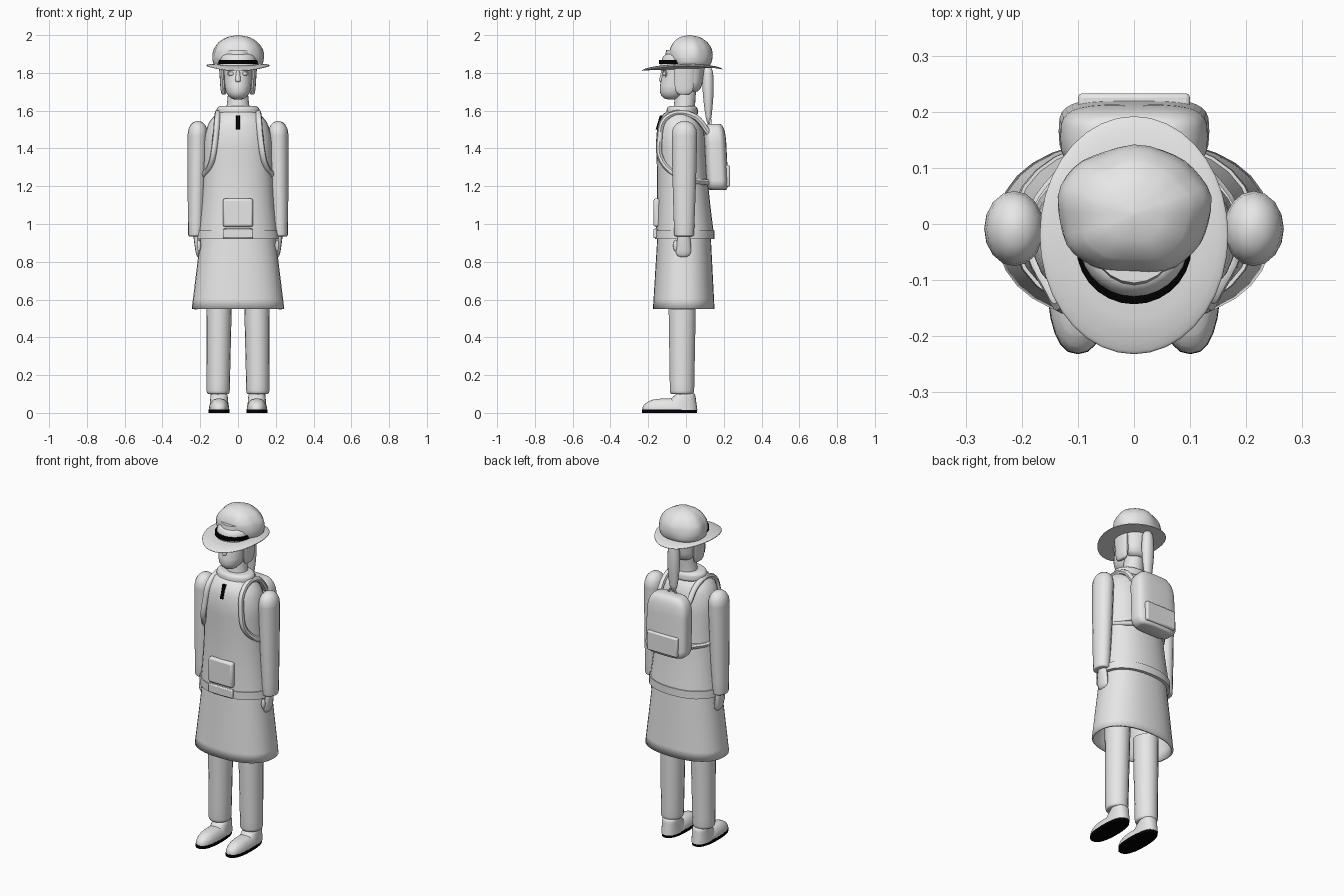
import bpy, bmesh, math
from mathutils import Vector

cube = bpy.data.objects.get("Cube")
if cube:
    bpy.data.objects.remove(cube, do_unlink=True)


def make_material(name, value):
    material = bpy.data.materials.new(name)
    material.use_nodes = True
    color = (value, value, value, 1)
    material.diffuse_color = color
    material.node_tree.nodes["Principled BSDF"].inputs["Base Color"].default_value = color
    return material


GREY = make_material("light grey", 0.8)
BLACK = make_material("black", 0.0)
STRAIGHT = (0, 1)


def finish(ob, name, material=GREY):
    ob.name = name
    ob.data.materials.clear()
    ob.data.materials.append(material)
    bpy.ops.object.select_all(action='DESELECT')
    ob.select_set(True)
    bpy.context.view_layer.objects.active = ob
    bpy.ops.object.shade_smooth_by_angle(angle=math.radians(45))
    return ob


def end_scale(distance, end):
    """Width left at a distance from a rounded end of (height, remaining fraction)."""
    height, remaining = end
    distance = max(0, distance)
    if distance >= height:
        return 1
    curve = math.sqrt(1 - (1 - distance / height) ** 2)
    return max(.03, remaining + (1 - remaining) * curve)


def superellipse(angle, power):
    c, s = math.cos(angle), math.sin(angle)
    return (math.copysign(abs(c) ** (2 / power), c),
            math.copysign(abs(s) ** (2 / power), s))


def part(name, base, top, base_size, top_size, base_end=STRAIGHT, top_end=STRAIGHT,
         bulge=0, power=2, sides=24, material=GREY, warp=None, open_base=False):
    """Tapered upright form between two centres, with rounded ends and a swollen middle."""
    base, top = Vector(base), Vector(top)
    base_size, top_size = Vector((*base_size, 0)), Vector((*top_size, 0))
    height = top.z - base.z
    levels = {round(height * i / 8, 4) for i in range(9)}
    for k in range(5):
        step = 1 - math.cos(math.pi * k / 8)
        levels.add(round(base_end[0] * step, 4))
        levels.add(round(height - top_end[0] * step, 4))

    bm = bmesh.new()
    loops = []
    for level in sorted(levels):
        t = level / height
        center = base.lerp(top, t)
        size = base_size.lerp(top_size, t) * (1 + bulge * math.sin(math.pi * t))
        size *= end_scale(level, base_end) * end_scale(height - level, top_end)
        loop = []
        for i in range(sides):
            angle = math.tau * i / sides
            u, v = superellipse(angle, power)
            point = center + Vector((u * size.x, v * size.y, 0))
            loop.append(bm.verts.new(warp(point, angle) if warp else point))
        loops.append(loop)
    for low, high in zip(loops, loops[1:]):
        for i in range(sides):
            bm.faces.new((low[i], low[i - 1], high[i - 1], high[i]))
    bm.faces.new(loops[-1])
    if not open_base:
        bm.faces.new(loops[0])
    bmesh.ops.recalc_face_normals(bm, faces=bm.faces)
    mesh = bpy.data.meshes.new(name)
    bm.to_mesh(mesh)
    bm.free()
    ob = bpy.data.objects.new(name, mesh)
    bpy.context.collection.objects.link(ob)
    return finish(ob, name, material)


def tube(name, points, radius):
    """Smooth round strip through the points."""
    curve = bpy.data.curves.new(name, 'CURVE')
    curve.dimensions = '3D'
    curve.bevel_depth = radius
    curve.bevel_resolution = 2
    curve.resolution_u = 6
    curve.use_fill_caps = True
    spline = curve.splines.new('BEZIER')
    spline.bezier_points.add(len(points) - 1)
    for knot, point in zip(spline.bezier_points, points):
        knot.co = point
        knot.handle_left_type = knot.handle_right_type = 'AUTO'
    ob = bpy.data.objects.new(name, curve)
    bpy.context.collection.objects.link(ob)
    bpy.ops.object.select_all(action='DESELECT')
    ob.select_set(True)
    bpy.context.view_layer.objects.active = ob
    bpy.ops.object.convert(target='MESH')
    finish(bpy.context.object, name)


def ball(name, location, scale):
    bpy.ops.mesh.primitive_uv_sphere_add(segments=16, ring_count=10, location=location)
    bpy.context.object.scale = scale
    finish(bpy.context.object, name)


def box(name, location, size, bevel):
    bpy.ops.mesh.primitive_cube_add(size=1, location=location)
    ob = bpy.context.object
    ob.scale = size
    bpy.ops.object.transform_apply(location=False, rotation=False, scale=True)
    modifier = ob.modifiers.new("Bevel", 'BEVEL')
    modifier.width = bevel
    modifier.segments = 2
    finish(ob, name)


# Sweater with hem, front pocket, neck zip and collar
part("sweater", (0, -.005, .93), (0, -.035, 1.6), (.215, .155), (.185, .135),
     top_end=(.2, .4), bulge=-.08, power=2.2, sides=28)
part("sweater_hem", (0, -.007, .92), (0, -.007, .965), (.22, .158), (.217, .158),
     power=2.2, sides=28)
box("front_pocket", (0, -.155, 1.06), (.16, .035, .15), .012)
box("hem_panel", (0, -.162, .95), (.16, .02, .05), .005)
part("neck_zip", (0, -.149, 1.5), (0, -.126, 1.575), (.01, .012), (.01, .012),
     power=5, sides=12, material=BLACK)
part("collar", (0, -.02, 1.575), (0, -.02, 1.625), (.116, .086), (.112, .08),
     base_end=(.02, .85), top_end=(.02, .8))

# Hollow skirt
skirt = part("skirt", (0, -.012, .55), (0, -.01, .96), (.245, .163), (.195, .14),
             power=2.3, sides=32, open_base=True)
skirt.modifiers.new("Cloth", 'SOLIDIFY').thickness = .012

for side, s in (("left", 1), ("right", -1)):
    # Sleeve, hand and thumb
    part(side + "_sleeve", (s * .223, -.01, .935), (s * .212, -.008, 1.545),
         (.041, .052), (.054, .068), (.01, .85), (.07, .1), bulge=.04, sides=16)
    part(side + "_hand", (s * .207, -.015, .825), (s * .217, -.01, .95),
         (.013, .04), (.02, .03), base_end=(.03, .3), bulge=.1, sides=12)
    ball(side + "_thumb", (s * .207, -.055, .885), (.011, .013, .03))

    # Trouser leg, ankle and shoe
    part(side + "_trouser_leg", (s * .105, -.021, .1), (s * .1, -.02, .62),
         (.061, .065), (.068, .074), base_end=(.02, .85), sides=18)
    part(side + "_ankle", (s * .1, 0, .06), (s * .103, -.01, .13), (.042, .046), (.045, .048))
    part(side + "_sole", (s * .1, -.087, 0), (s * .1, -.087, .018), (.055, .145), (.055, .145),
         power=2.4, material=BLACK)
    part(side + "_shoe_toe", (s * .1, -.088, .016), (s * .1, -.1, .075), (.054, .143),
         (.05, .125), top_end=(.05, .3), power=2.4)
    part(side + "_shoe_heel", (s * .1, -.04, .016), (s * .1, 0, .105), (.052, .1),
         (.044, .048), top_end=(.02, .85), power=2.4)

    # Shoulder strap running round under the arm
    tube(side + "_backpack_strap", [
        (s * .1, .13, 1.47), (s * .105, .03, 1.575), (s * .11, -.1, 1.565),
        (s * .12, -.14, 1.45), (s * .14, -.125, 1.33), (s * .18, 0, 1.24),
        (s * .1, .12, 1.22)], .016)

    # Eye, eyebrow and side hair
    ball(side + "_eye", (s * .034, -.112, 1.795), (.017, .012, .011))
    bpy.ops.mesh.primitive_torus_add(location=(s * .034, -.112, 1.795), major_radius=.02,
                                     minor_radius=.004, major_segments=20, minor_segments=6,
                                     rotation=(math.pi / 2, 0, s * .4))
    finish(bpy.context.object, side + "_eye_rim")
    tube(side + "_eyebrow", [(s * .013, -.13, 1.816), (s * .035, -.126, 1.822),
                             (s * .056, -.11, 1.814)], .005)
    part(side + "_side_hair", (s * .075, -.01, 1.685), (s * .084, -.01, 1.85),
         (.016, .048), (.018, .058), base_end=(.04, .5), sides=14)

# Neck, head and face
part("neck", (0, -.012, 1.57), (0, 0, 1.74), (.07, .06), (.05, .058), bulge=-.06)
part("head", (0, -.075, 1.66), (0, 0, 1.92), (.065, .075), (.085, .105), base_end=(.07, .3))
part("nose", (0, -.123, 1.752), (0, -.116, 1.82), (.018, .022), (.008, .012),
     base_end=(.015, .5), sides=12)
ball("upper_lip", (0, -.124, 1.739), (.026, .01, .006))
ball("lower_lip", (0, -.122, 1.727), (.022, .011, .007))

# Back hair and ponytail
part("back_hair", (0, .03, 1.7), (0, .03, 1.86), (.07, .05), (.09, .075), base_end=(.05, .5))
part("ponytail", (0, .12, 1.53), (0, .115, 1.835), (.02, .012), (.028, .026),
     (.05, .2), (.04, .2), bulge=.5, sides=14)


# Hat: drooping brim, banded front and baggy pleated crown
def droop(point, angle):
    return point - Vector((0, 0, point.y ** 2 / 2))


def pleat(point, angle):
    fullness = max(0, min(1, (point.z - 1.85) / .06))
    swell = 1 + fullness * (.03 * math.sin(5 * angle + .6) + .015 * math.sin(9 * angle))
    return Vector((point.x * swell, point.y * swell, point.z))


part("hat_brim", (0, -.02, 1.837), (0, -.02, 1.848), (.168, .212), (.168, .212),
     top_end=(.008, .7), sides=36, warp=droop)
part("hat_front", (0, -.04, 1.83), (0, -.03, 1.9), (.099, .099), (.095, .09),
     top_end=(.03, .8), sides=28)
part("hat_band", (0, -.04, 1.846), (0, -.04, 1.867), (.103, .103), (.103, .103),
     sides=28, material=BLACK)
part("hat_crown", (0, .028, 1.838), (0, .018, 2), (.135, .108), (.14, .125),
     (.04, .88), (.12, 0), power=2.2, sides=36, warp=pleat)

# Backpack with outer pocket and top handle
part("backpack", (0, .168, 1.18), (0, .15, 1.53), (.135, .058), (.13, .058),
     (.05, .72), (.1, .55), power=3.6, sides=32)
box("backpack_pocket", (0, .213, 1.255), (.2, .04, .115), .008)
tube("backpack_handle", [(-.03, .13, 1.52), (0, .128, 1.555), (.03, .13, 1.52)], .006)
